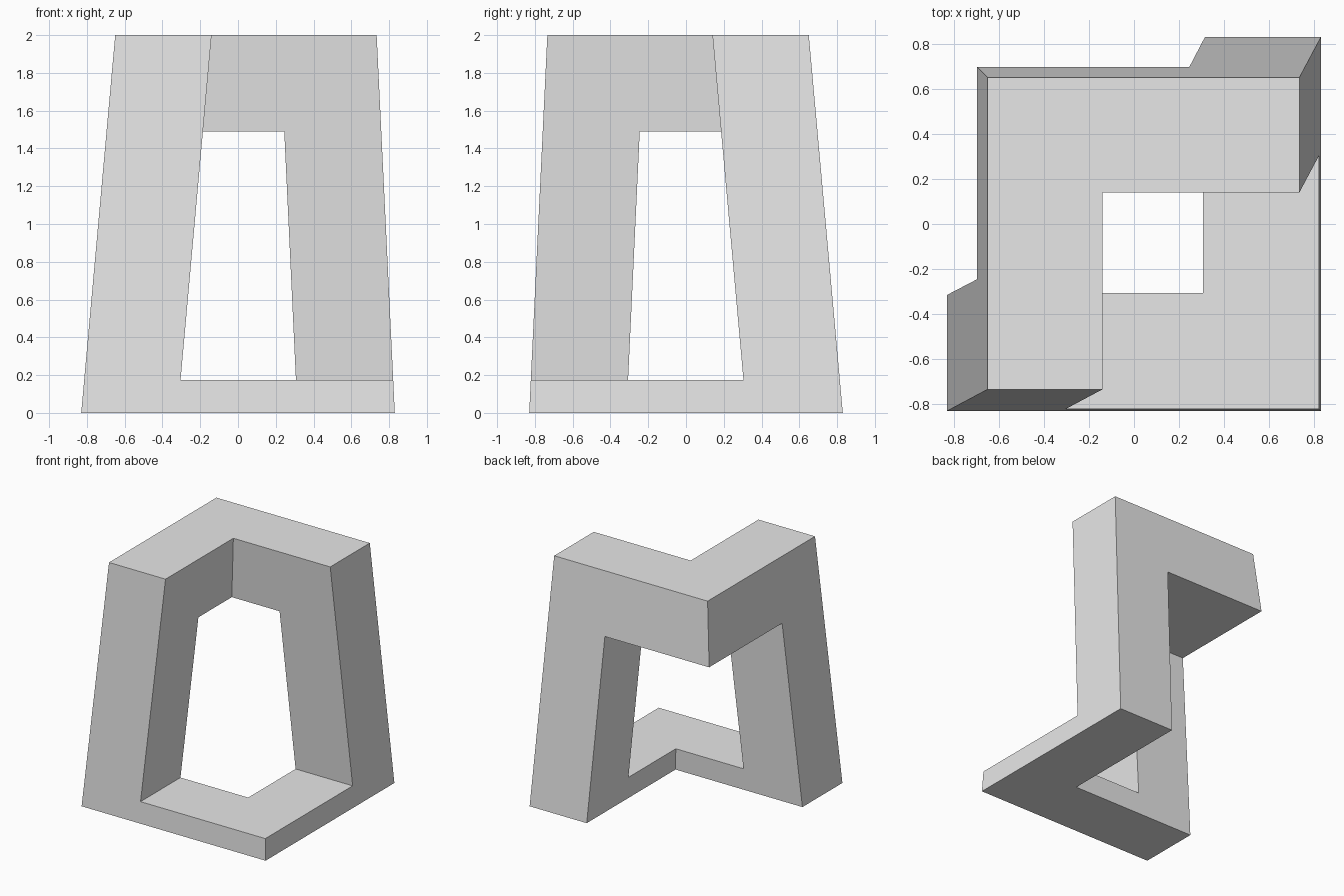
import bpy
import bmesh

cube = bpy.data.objects.get("Cube")
if cube:
    bpy.data.objects.remove(cube, do_unlink=True)

# Side planes as (offset at the ground, slope per unit height); y mirrors x on the diagonal
X_PLANES = [(-0.83, 0.09), (-0.32, 0.09), (0.315, -0.047), (0.83, -0.048)]
Y_PLANES = [(-a, -s) for a, s in reversed(X_PLANES)]
LEVELS = [0.0, 0.175, 1.49, 2.0]


def corner(i, j, k):
    z = LEVELS[k]
    (ax, sx), (ay, sy) = X_PLANES[i], Y_PLANES[j]
    return (ax + sx * z, ay + sy * z, z)


def solid(i, j, k):
    if not all(0 <= n <= 2 for n in (i, j, k)):
        return False
    if k == 0:                       # base: L along the front and left
        return j == 0 or i == 2
    if k == 1:                       # two legs on opposite corners
        return i == j and i != 1
    return i == 0 or j == 2          # top: L along the right and back


# Skin the solid cells of the tapered lattice
bm = bmesh.new()
verts = {}


def vert(key):
    if key not in verts:
        verts[key] = bm.verts.new(corner(*key))
    return verts[key]


for cell in [(i, j, k) for i in range(3) for j in range(3) for k in range(3)]:
    if not solid(*cell):
        continue
    for axis in range(3):
        for side in (0, 1):
            near = list(cell)
            near[axis] += 2 * side - 1
            if solid(*near):
                continue
            u, v = (axis + 1) % 3, (axis + 2) % 3
            ring = []
            for du, dv in ((0, 0), (1, 0), (1, 1), (0, 1)):
                key = list(cell)
                key[axis] += side
                key[u] += du
                key[v] += dv
                ring.append(vert(tuple(key)))
            bm.faces.new(ring if side else ring[::-1])

# Merge flat regions into clean faces
bmesh.ops.dissolve_limit(bm, angle_limit=0.01, verts=bm.verts[:], edges=bm.edges[:])
bmesh.ops.recalc_face_normals(bm, faces=bm.faces[:])

mesh = bpy.data.meshes.new("twisted_frame")
bm.to_mesh(mesh)
bm.free()
frame = bpy.data.objects.new("twisted_frame", mesh)
bpy.context.collection.objects.link(frame)

# Plain light grey
grey = bpy.data.materials.new("light_grey")
grey.use_nodes = True
colour = (0.8, 0.8, 0.8, 1.0)
grey.diffuse_color = colour
grey.node_tree.nodes["Principled BSDF"].inputs["Base Color"].default_value = colour
mesh.materials.append(grey)
